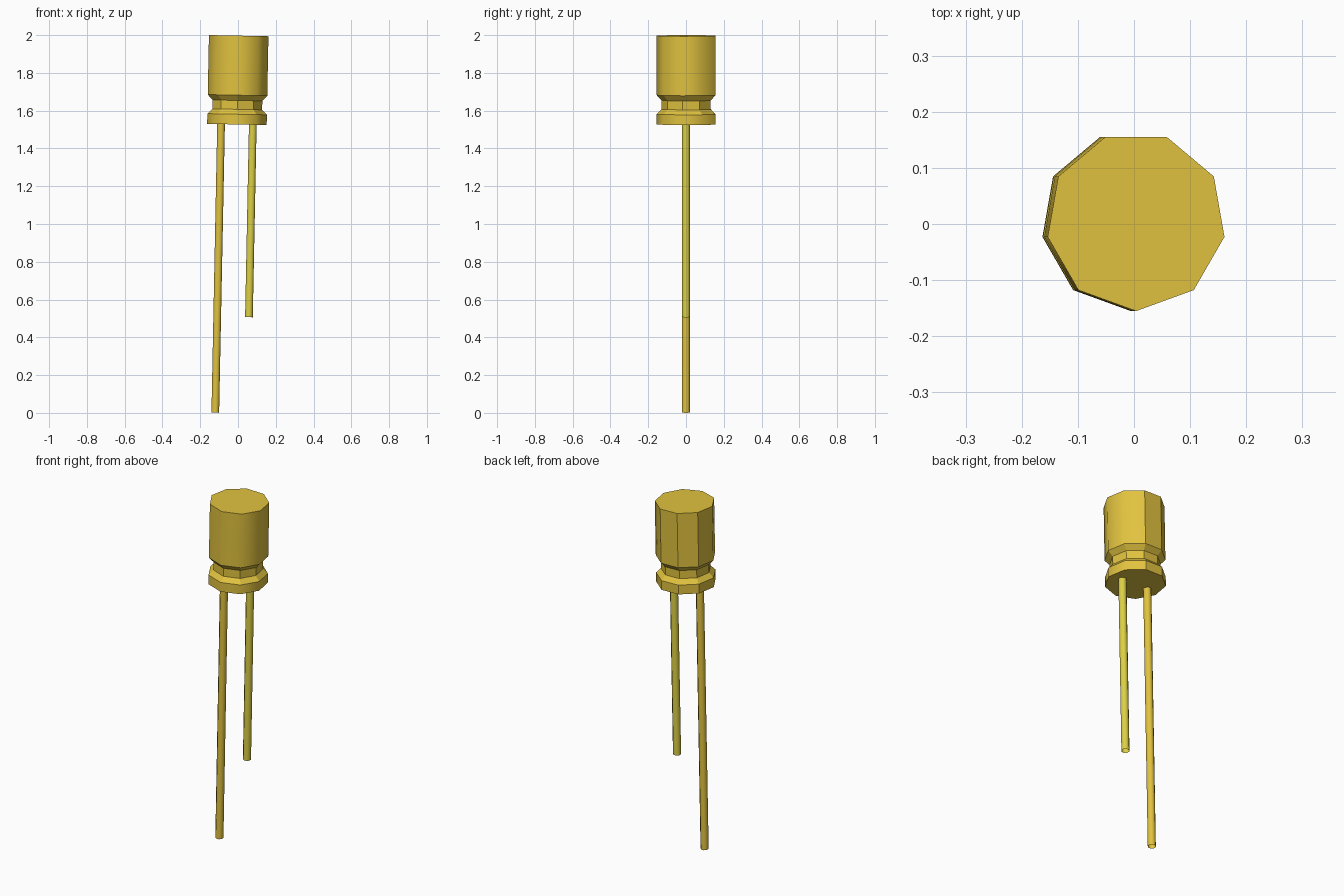
import bpy, bmesh, math
from mathutils import Matrix

if "Cube" in bpy.data.objects:
    bpy.data.objects.remove(bpy.data.objects["Cube"])

SIDES = 9
R = 0.16
# Whole part leans slightly; local origin is the centre of the top face
LEAN = Matrix.Translation((0.0037, 0.0048, 1.997)) @ Matrix.Rotation(0.02, 4, 'Y')


def material(name, colour):
    mat = bpy.data.materials.new(name)
    mat.diffuse_color = (*colour, 1)
    mat.use_nodes = True
    mat.node_tree.nodes["Principled BSDF"].inputs["Base Color"].default_value = mat.diffuse_color
    return mat


def lathe(name, profile, sides, start, centre, mat, caps, smooth_bands, sharp_columns=()):
    """Stack of n-gon rings (radius, z), with chosen bands smooth shaded."""
    bm = bmesh.new()
    rings = []
    for r, z in profile:
        ring = []
        for i in range(sides):
            a = start + math.tau * i / sides
            ring.append(bm.verts.new((centre[0] + r * math.cos(a),
                                      centre[1] + r * math.sin(a), z)))
        rings.append(ring)
    for b, (lower, upper) in enumerate(zip(rings, rings[1:])):
        for i in range(sides):
            j = (i + 1) % sides
            face = bm.faces.new((lower[i], lower[j], upper[j], upper[i]))
            face.smooth = b in smooth_bands
        for i in sharp_columns:
            bm.edges.get((lower[i], upper[i])).smooth = False
    if caps:
        bm.faces.new(rings[0][::-1])
        bm.faces.new(rings[-1])
    for ring in rings:
        for i in range(sides):
            bm.edges.get((ring[i], ring[(i + 1) % sides])).smooth = False
    bm.transform(LEAN)
    mesh = bpy.data.meshes.new(name)
    bm.to_mesh(mesh)
    bm.free()
    mesh.materials.append(mat)
    obj = bpy.data.objects.new(name, mesh)
    bpy.context.collection.objects.link(obj)
    return obj


amber = material("amber", (0.75, 0.54, 0.05))
yellow = material("yellow", (0.72, 0.63, 0.06))

# Can: bottom rim, crimped neck and tall body
can = [(R, -0.470), (R, -0.416), (0.134, -0.390), (0.134, -0.343),
       (R, -0.315), (R, 0)]
lathe("can", can, SIDES, -math.pi / 2, (0, 0), amber, True, (0, 4), (4, 5, 6))

# Two open-ended wire leads, one long and one short
for name, x, length, mat in (("long_lead", -0.084, 1.998, amber),
                             ("short_lead", 0.084, 1.489, yellow)):
    lathe(name, [(0.022, -length), (0.022, -0.468)], 8, math.pi / 8,
          (x, -0.0048), mat, False, (0,))
